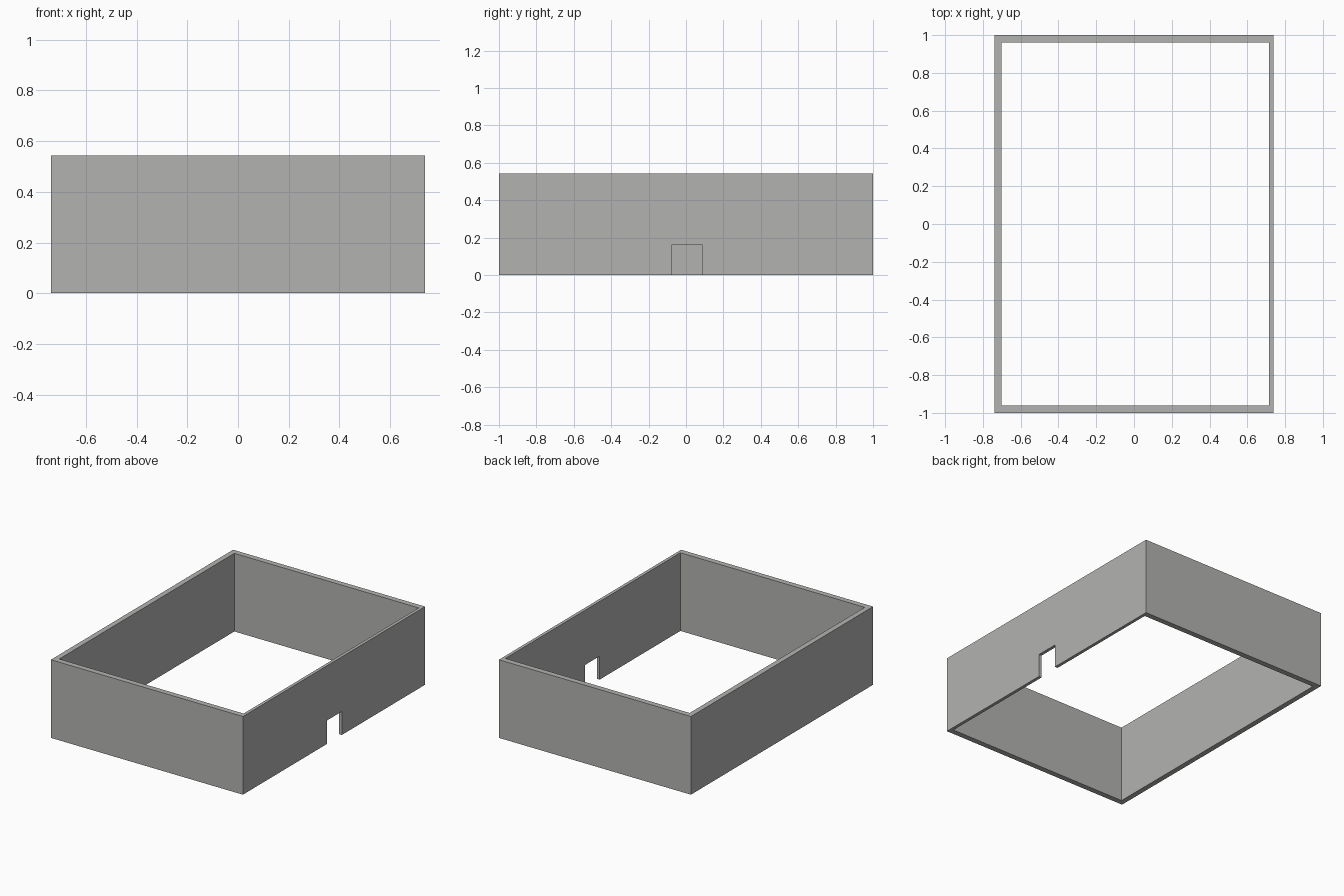
import bpy

if "Cube" in bpy.data.objects:
    bpy.data.objects.remove(bpy.data.objects["Cube"])

H = 0.543  # wall height


def box(name, x0, x1, y0, y1, z0, z1):
    """Box spanning the given ranges."""
    bpy.ops.mesh.primitive_cube_add(size=1)
    ob = bpy.context.object
    ob.name = name
    ob.scale = (x1 - x0, y1 - y0, z1 - z0)
    ob.location = ((x0 + x1) / 2, (y0 + y1) / 2, (z0 + z1) / 2)
    bpy.ops.object.transform_apply(location=True, rotation=True, scale=True)
    return ob


def cut(target, cutter):
    """Subtract the cutter from the target, then remove the cutter."""
    bpy.context.view_layer.objects.active = target
    mod = target.modifiers.new("cut", 'BOOLEAN')
    mod.operation = 'DIFFERENCE'
    mod.solver = 'EXACT'
    mod.object = cutter
    bpy.ops.object.modifier_apply(modifier=mod.name)
    bpy.data.objects.remove(cutter)


# Four walls, open at top and bottom; the right wall is thinner
walls = box("enclosure_walls", -0.738, 0.738, -1, 1, 0, H)
cut(walls, box("inner_space", -0.701, 0.716, -0.961, 0.961, -0.2, H + 0.2))

# Doorway through the right wall
cut(walls, box("doorway", 0.6, 0.9, -0.075, 0.086, -0.1, 0.163))

grey = bpy.data.materials.new("wall grey")
grey.diffuse_color = (0.45, 0.45, 0.44, 1)
grey.use_nodes = True
grey.node_tree.nodes["Principled BSDF"].inputs["Base Color"].default_value = grey.diffuse_color
walls.data.materials.clear()
walls.data.materials.append(grey)
